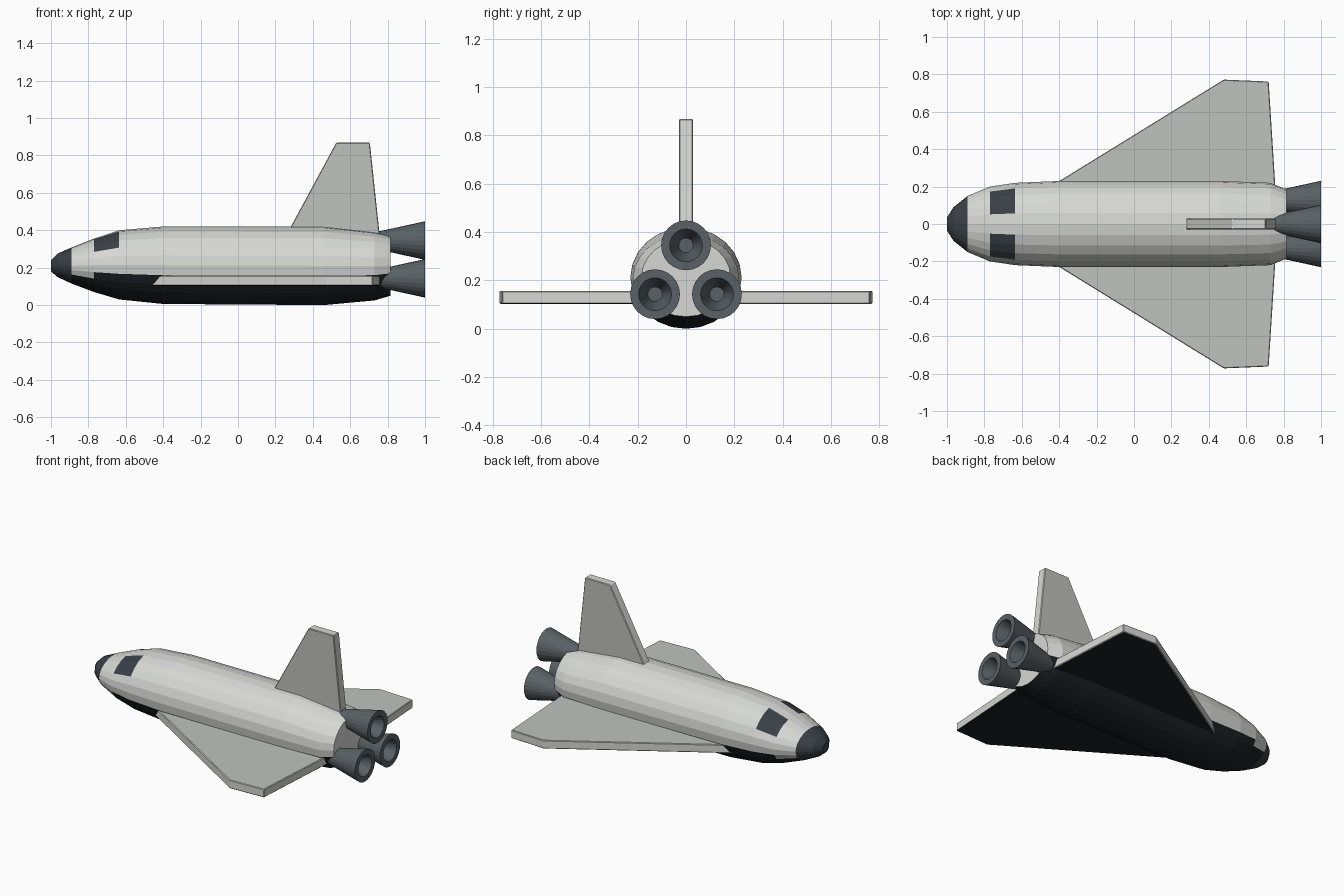
import bpy, bmesh, math
from mathutils import Vector

cube = bpy.data.objects.get("Cube")
if cube:
    bpy.data.objects.remove(cube, do_unlink=True)


def material(name, r, g, b):
    m = bpy.data.materials.new(name)
    m.use_nodes = True
    m.diffuse_color = (r, g, b, 1)
    bsdf = m.node_tree.nodes["Principled BSDF"]
    bsdf.inputs["Base Color"].default_value = (r, g, b, 1)
    bsdf.inputs["Roughness"].default_value = 0.7
    return m


white = material("hull white", 0.68, 0.69, 0.66)
grey = material("wing grey", 0.53, 0.54, 0.52)
black = material("belly black", 0.012, 0.015, 0.018)
slate = material("nose and window slate", 0.04, 0.05, 0.06)
metal = material("engine metal", 0.10, 0.12, 0.13)


def finish(name, bm, mats, rule=None):
    """Turn a bmesh into an object, colouring its faces by a rule."""
    bmesh.ops.recalc_face_normals(bm, faces=bm.faces)
    if rule:
        for f in bm.faces:
            f.material_index = rule(f)
    mesh = bpy.data.meshes.new(name)
    bm.to_mesh(mesh)
    bm.free()
    for m in mats:
        mesh.materials.append(m)
    obj = bpy.data.objects.new(name, mesh)
    bpy.context.collection.objects.link(obj)
    return obj


def loft(bm, sections, closed=False, n=24):
    """Skin elliptical sections (x, y, half width, bottom, top) along x."""
    rings = []
    for x, y, w, lo, hi in sections:
        ring = []
        for i in range(n):
            a = math.tau * i / n
            z = (lo + hi) / 2 + (hi - lo) / 2 * math.sin(a)
            ring.append(bm.verts.new((x, y + w * math.cos(a), z)))
        rings.append(ring)
    for a, b in zip(rings, rings[1:]):
        for i in range(n):
            j = (i + 1) % n
            bm.faces.new((a[i], a[j], b[j], b[i]))
    bm.faces.new(rings[0])
    bm.faces.new(rings[-1])


# Fuselage with nose cap, windows and dark belly
sections = [
    (-1.0, 0, 0.035, 0.18, 0.24),
    (-0.965, 0, 0.09, 0.15, 0.275),
    (-0.89, 0, 0.15, 0.115, 0.308),
    (-0.77, 0, 0.20, 0.07, 0.356),
    (-0.635, 0, 0.22, 0.03, 0.40),
    (-0.40, 0, 0.23, 0.006, 0.42),
    (0.46, 0, 0.23, 0.0, 0.42),
    (0.73, 0, 0.22, 0.025, 0.39),
    (0.815, 0, 0.185, 0.05, 0.372),
]


def hull_colour(f):
    c = f.calc_center_median()
    if c.x < -0.89:
        return 2
    if -0.77 < c.x < -0.635 and c.z > 0.3 and abs(c.y) > 0.04:
        return 2
    if c.z < 0.16 and f.normal.x < 0.9:
        return 1
    return 0


bm = bmesh.new()
loft(bm, sections)
finish("fuselage", bm, (white, black, slate), hull_colour)


def slab(name, outline, offset, mats, rule):
    """Extrude a flat outline into a plate with softened edges."""
    bm = bmesh.new()
    face = bm.faces.new([bm.verts.new(p) for p in outline])
    out = bmesh.ops.extrude_face_region(bm, geom=[face])
    moved = [v for v in out["geom"] if isinstance(v, bmesh.types.BMVert)]
    bmesh.ops.translate(bm, verts=moved, vec=Vector(offset))
    obj = finish(name, bm, mats, rule)
    bevel = obj.modifiers.new("soft edges", "BEVEL")
    bevel.width = 0.004
    bevel.segments = 1
    return obj


# Delta wings: grey above, black below, white edges
def wing_colour(f):
    return 0 if f.normal.z > 0.5 else 1 if f.normal.z < -0.5 else 2


plan = [(-0.61, 0.10), (0.48, 0.772), (0.72, 0.762), (0.762, 0.10)]
for side, s in (("left", 1), ("right", -1)):
    slab(side + "_wing", [(x, s * y, 0.103) for x, y in plan],
         (0, 0, 0.054), (grey, black, white), wing_colour)

# Tail fin: grey sides, white edges
profile = [(0.245, 0.35), (0.525, 0.868), (0.705, 0.868), (0.76, 0.35)]
slab("tail_fin", [(x, -0.029, z) for x, z in profile], (0, 0.058, 0),
     (grey, white), lambda f: 0 if abs(f.normal.y) > 0.5 else 1)

# Three hollow engine bells
bell = [(0.74, 0.046), (1.0, 0.103), (1.0, 0.068), (0.87, 0.03)]
for name, y, z in (("top", 0, 0.345), ("left", 0.128, 0.143),
                   ("right", -0.128, 0.143)):
    bm = bmesh.new()
    loft(bm, [(x, y, r, z - r, z + r) for x, r in bell])
    finish(name + "_engine", bm, (metal,))
